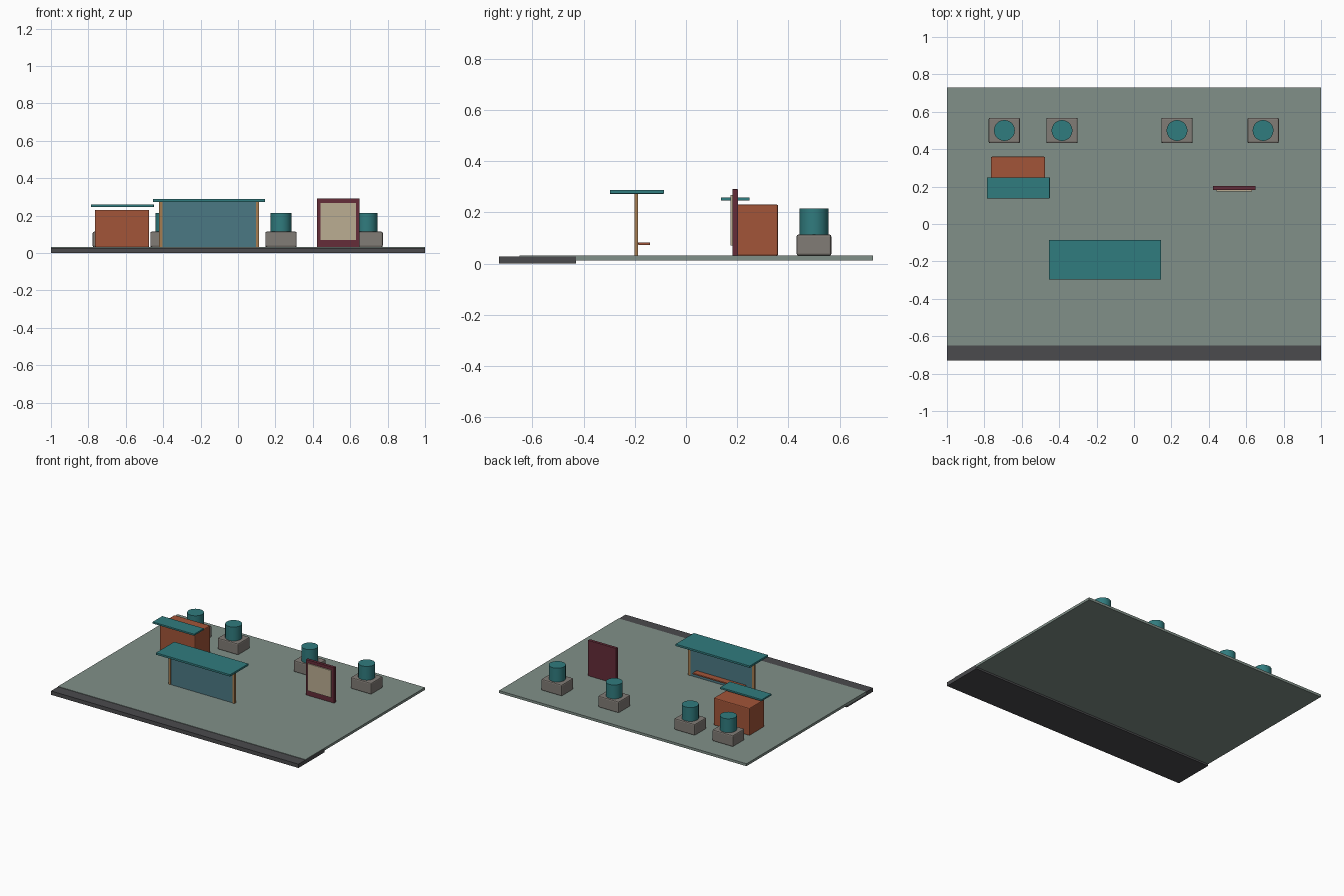
import bpy

if "Cube" in bpy.data.objects:
    bpy.data.objects.remove(bpy.data.objects["Cube"])


def material(name, rgb):
    m = bpy.data.materials.new(name)
    m.diffuse_color = (*rgb, 1)
    m.use_nodes = True
    m.node_tree.nodes["Principled BSDF"].inputs["Base Color"].default_value = m.diffuse_color
    return m


ASPHALT = material("asphalt", (0.07, 0.07, 0.075))
PAVING = material("paving", (0.22, 0.28, 0.25))
TEAL = material("teal", (0.03, 0.2, 0.21))
GLASS = material("blue_glass", (0.07, 0.19, 0.23))
WOOD = material("wood", (0.38, 0.2, 0.08))
BRICK = material("terracotta", (0.36, 0.09, 0.04))
CONCRETE = material("concrete", (0.22, 0.2, 0.18))
MAROON = material("maroon", (0.13, 0.025, 0.04))
CREAM = material("cream", (0.5, 0.42, 0.29))


def box(name, x, y, z, mat, bevel=0):
    """Box from (min, max) ranges on each axis."""
    bpy.ops.mesh.primitive_cube_add(
        size=1, location=[sum(r) / 2 for r in (x, y, z)])
    ob = bpy.context.object
    ob.name = name
    ob.scale = [r[1] - r[0] for r in (x, y, z)]
    bpy.ops.object.transform_apply(location=False, rotation=False, scale=True)
    ob.data.materials.append(mat)
    if bevel:
        mod = ob.modifiers.new("bevel", 'BEVEL')
        mod.width = bevel
        mod.segments = 2
    return ob


# Ground: road strip tucked under the pavement slab
box("road", (-1, 1), (-0.73, -0.43), (0, 0.028), ASPHALT)
box("pavement", (-1, 1), (-0.65, 0.73), (0.013, 0.031), PAVING)

# Shelter: roof, glass wall, end posts and bench
box("shelter_roof", (-0.455, 0.145), (-0.298, -0.086), (0.273, 0.288), TEAL, 0.002)
box("shelter_glass", (-0.41, 0.1), (-0.199, -0.19), (0.031, 0.273), GLASS)
for side, x in (("left", -0.413), ("right", 0.104)):
    box(f"shelter_post_{side}", (x - 0.009, x + 0.009), (-0.202, -0.187),
        (0.031, 0.273), WOOD)
box("bench_seat", (-0.355, 0.045), (-0.187, -0.14), (0.073, 0.083), BRICK, 0.002)

# Kiosk with awning
box("kiosk_body", (-0.765, -0.475), (0.185, 0.36), (0.031, 0.231), BRICK, 0.006)
box("kiosk_awning", (-0.787, -0.45), (0.137, 0.249), (0.246, 0.259), TEAL, 0.002)

# Notice board
box("notice_frame", (0.422, 0.65), (0.181, 0.203), (0.031, 0.291), MAROON, 0.002)
box("notice_panel", (0.441, 0.631), (0.173, 0.182), (0.07, 0.268), CREAM)

# Planters along the back
for i, x in enumerate((-0.693, -0.385, 0.23, 0.69), 1):
    box(f"planter_box_{i}", (x - 0.084, x + 0.084), (0.432, 0.568),
        (0.031, 0.114), CONCRETE, 0.008)
    bpy.ops.mesh.primitive_cylinder_add(
        vertices=20, radius=0.056, depth=0.105, location=(x, 0.5, 0.1625))
    plant = bpy.context.object
    plant.name = f"planter_shrub_{i}"
    plant.data.materials.append(TEAL)
    bpy.ops.object.shade_smooth_by_angle()
